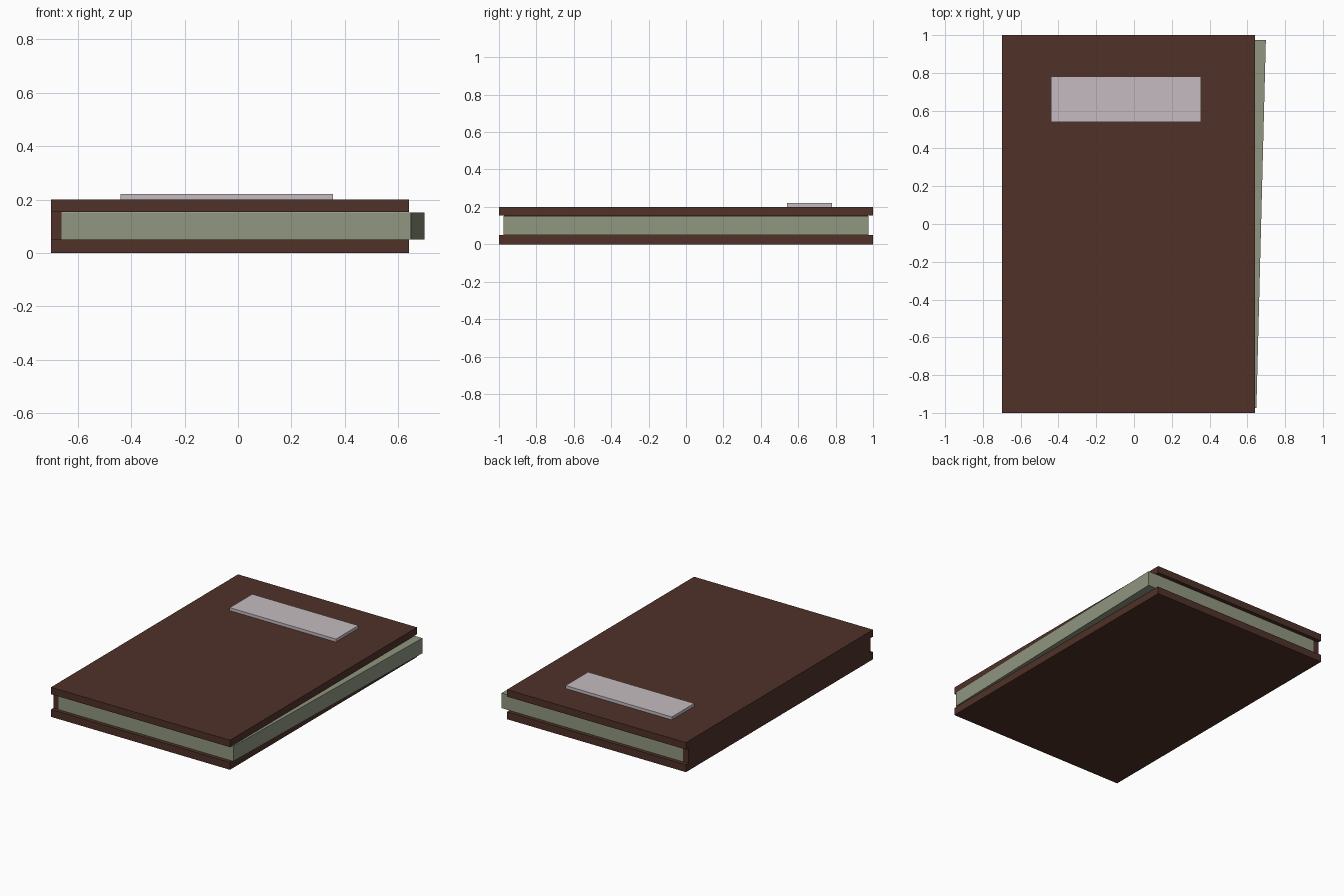
import bpy
import bmesh

if "Cube" in bpy.data.objects:
    bpy.data.objects.remove(bpy.data.objects["Cube"])


def material(name, rgb):
    mat = bpy.data.materials.new(name)
    mat.diffuse_color = (*rgb, 1)
    mat.use_nodes = True
    mat.node_tree.nodes["Principled BSDF"].inputs["Base Color"].default_value = mat.diffuse_color
    return mat


def box(name, x, y, z, mat, back_shift=0.0):
    """Box from (min, max) ranges; back_shift slides its back right edge in x."""
    bm = bmesh.new()
    bmesh.ops.create_cube(bm, size=1)
    for v in bm.verts:
        right, back, top = (c > 0 for c in v.co)
        v.co = (x[right] + (back_shift if right and back else 0), y[back], z[top])
    mesh = bpy.data.meshes.new(name)
    bm.to_mesh(mesh)
    bm.free()
    mesh.materials.append(mat)
    obj = bpy.data.objects.new(name, mesh)
    bpy.context.collection.objects.link(obj)
    return obj


leather = material("brown_cover", (0.080, 0.031, 0.022))
paper = material("aged_paper", (0.28, 0.31, 0.215))
plate = material("pale_label", (0.56, 0.50, 0.53))

# Front and back covers
for name, z in (("back_cover", (0, 0.05)), ("front_cover", (0.153, 0.2))):
    box(name, (-0.70, 0.64), (-1, 1), z, leather)

# Spine, slightly shorter than the covers
box("spine", (-0.70, -0.66), (-0.973, 0.973), (0.05, 0.153), leather)

# Page block, fanning out towards the back
box("pages", (-0.66, 0.648), (-0.975, 0.975), (0.05, 0.152), paper, back_shift=0.05)

# Title plate on the front cover
box("label", (-0.44, 0.355), (0.54, 0.78), (0.2, 0.22), plate)
